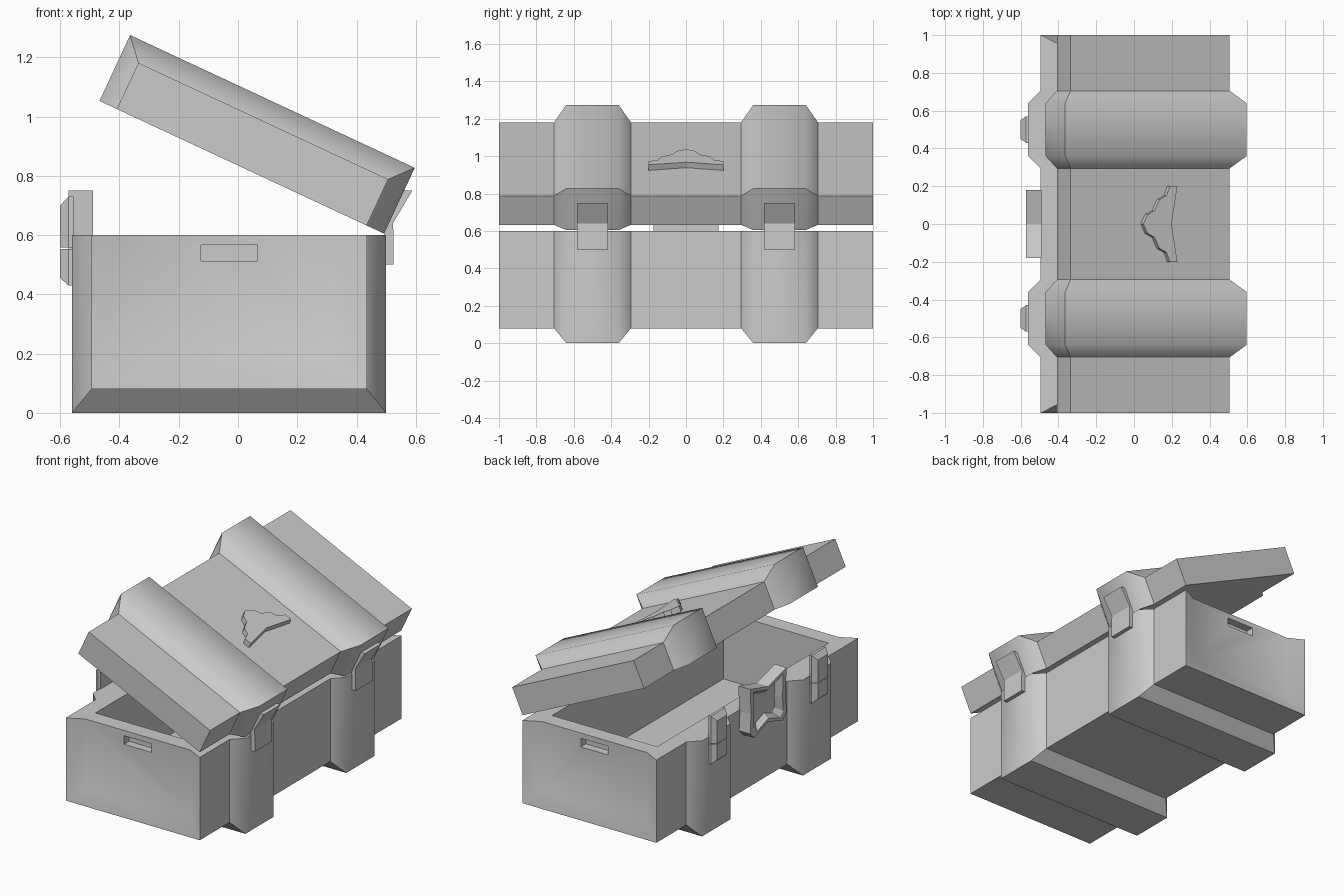
import bpy, bmesh, math
from mathutils import Matrix, Vector

cube = bpy.data.objects.get("Cube")
if cube:
    bpy.data.objects.remove(cube, do_unlink=True)

grey = bpy.data.materials.new("plain grey")
grey.use_nodes = True
GREY = (0.6, 0.6, 0.6, 1)
grey.diffuse_color = GREY
grey.node_tree.nodes["Principled BSDF"].inputs["Base Color"].default_value = GREY


def finish(name, bm):
    bmesh.ops.recalc_face_normals(bm, faces=bm.faces)
    mesh = bpy.data.meshes.new(name)
    bm.to_mesh(mesh)
    bm.free()
    mesh.materials.append(grey)
    ob = bpy.data.objects.new(name, mesh)
    bpy.context.collection.objects.link(ob)
    return ob


def activate(ob):
    bpy.ops.object.select_all(action='DESELECT')
    ob.select_set(True)
    bpy.context.view_layer.objects.active = ob


def loft(name, rings):
    """Skin a closed solid through rings with equal point counts."""
    bm = bmesh.new()
    loops = [[bm.verts.new(p) for p in ring] for ring in rings]
    for a, b in zip(loops, loops[1:]):
        for i in range(len(a)):
            j = (i + 1) % len(a)
            bm.faces.new((a[i], a[j], b[j], b[i]))
    bm.faces.new(loops[0])
    bm.faces.new(loops[-1])
    return finish(name, bm)


def box(name, lo, hi):
    (x0, y0, z0), (x1, y1, z1) = lo, hi
    return loft(name, [[(x0, y0, z), (x1, y0, z), (x1, y1, z), (x0, y1, z)]
                       for z in (z0, z1)])


def cut(ob, cutter):
    cutter.hide_render = True
    mod = ob.modifiers.new("cut", 'BOOLEAN')
    mod.operation, mod.solver, mod.object = 'DIFFERENCE', 'EXACT', cutter
    activate(ob)
    bpy.ops.object.modifier_apply(modifier=mod.name)
    bpy.data.objects.remove(cutter, do_unlink=True)


# Shared section limits and the band stations along the length
LEFT, RIGHT, RIM, BULGE = -0.495, 0.435, 0.6, 0.065
BOTTOM, WALL = 0.08, 0.1
FOOT, TOP = 0.295, 0.705
half = [(FOOT, 0), (0.36, 1), (0.64, 1), (TOP, 0), (1, 0)]
stations = [(-y, o) for y, o in reversed(half)] + half


def shell(name, z_far, swell):
    """Box with two raised bands; z_far is the closed side."""
    return loft(name, [[(LEFT - BULGE * o, y, RIM), (RIGHT + BULGE * o, y, RIM),
                        (RIGHT + BULGE * o, y, z_far + swell * o),
                        (LEFT - BULGE * o, y, z_far + swell * o)]
                       for y, o in stations])


def smooth_bands(ob):
    activate(ob)
    bpy.ops.object.shade_smooth_by_angle(angle=math.radians(50))
    # Keep a crisp crease where each band meets the flat panel
    for e in ob.data.edges:
        ys = [abs(ob.data.vertices[v].co.y) for v in e.vertices]
        if abs(ys[0] - ys[1]) < 1e-4 and min(abs(ys[0] - FOOT), abs(ys[0] - TOP)) < 1e-3:
            e.use_edge_sharp = True


def end_dish(s):
    """Shallow tapered recess in one end, open at the rim."""
    return loft("dish", [[(LEFT + d, s * y, 0.7), (RIGHT - d, s * y, 0.7),
                          (RIGHT - d, s * y, BOTTOM + d), (LEFT + d, s * y, BOTTOM + d)]
                         for y, d in ((1.01, -0.015), (0.95, WALL))])


# Lower body with hollow, dished ends and hand slots
body = shell("crate_body", BOTTOM, -BOTTOM)
cut(body, box("cavity", (LEFT + WALL, -0.85, BOTTOM + WALL), (RIGHT - WALL, 0.85, 0.7)))
for s in (-1, 1):
    cut(body, end_dish(s))
    y0, y1 = sorted((s * 0.9, s * 1.05))
    cut(body, box("slot", (-0.125, y0, 0.513), (0.065, y1, 0.567)))
smooth_bands(body)

# Lid and its ornament, built closed and then swung open
lid = shell("lid", 0.772, 0.073)
smooth_bands(lid)

HINGE_X = RIGHT + BULGE
side = [(-.585, 0), (-.56, .05), (-.52, .07), (-.49, .13), (-.45, .15),
        (-.43, .2), (-.386, .2), (-.42, 0)]
outline = side + [(x, -y) for x, y in reversed(side[1:-1])]
ornament = loft("lid_ornament", [[(HINGE_X + x, y, z) for x, y in outline]
                                 for z in (0.765, 0.805)])
swing = (Matrix.Translation(Vector((0.493, 0, 0.605)))
         @ Matrix.Rotation(math.radians(25), 4, 'Y')
         @ Matrix.Translation(Vector((-HINGE_X, 0, -RIM))))
for part in (lid, ornament):
    part.matrix_world = swing

# Hinges bent to follow the open lid
hinge = [(0.49, 0.5), (0.525, 0.5), (0.525, 0.6), (0.523, 0.64),
         (0.588, 0.75), (0.555, 0.75), (0.495, 0.62)]
for s, where in ((-1, "front"), (1, "rear")):
    loft(f"hinge_{where}", [[(x, s * 0.5 + d, z) for x, z in hinge]
                            for d in (-0.083, 0.083)])


# Two-piece bevelled latches
def latch_part(name, y, z0, z1, taper0, taper1):
    rings = []
    for x, w, t in ((-0.555, 0.07, 0), (-0.572, 0.07, 0), (-0.6, 0.05, 1)):
        a, b = z0 + taper0 * t, z1 - taper1 * t
        rings.append([(x, y - w, a), (x, y + w, a), (x, y + w, b), (x, y - w, b)])
    loft(name, rings)


for s, where in ((-1, "front"), (1, "rear")):
    latch_part(f"latch_lower_{where}", s * 0.5, 0.43, 0.553, 0.025, 0)
    latch_part(f"latch_upper_{where}", s * 0.5, 0.558, 0.73, 0, 0.03)

# Star-cornered clasp plate with a sunken middle
CENTRE = 0.59
star = [(-.18, .16), (0, .11), (.18, .16), (.172, 0), (.18, -.12), (.14, -.16),
        (0, -.11), (-.14, -.16), (-.18, -.12), (-.172, 0)]
loft("clasp_plate", [[(x, y * k, CENTRE + z * k) for y, z in star]
                     for x, k in ((-0.49, 1), (-0.572, 1), (-0.572, 0.82), (-0.54, 0.6))])
